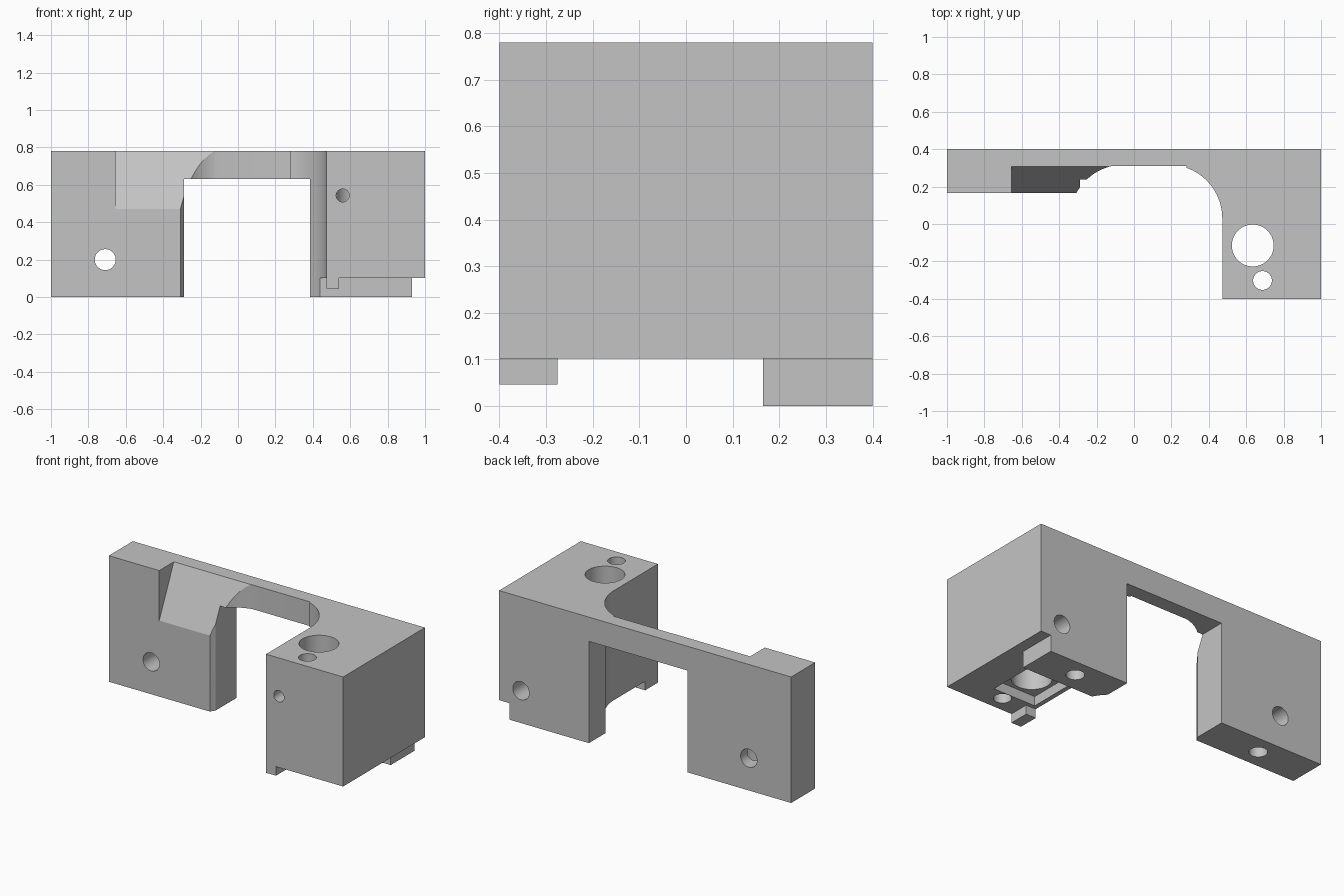
import bpy, bmesh
from math import cos, sin, radians, tau

cube = bpy.data.objects.get("Cube")
if cube:
    bpy.data.objects.remove(cube, do_unlink=True)

grey = bpy.data.materials.new("plain grey")
grey.use_nodes = True
colour = (0.55, 0.55, 0.55, 1)
grey.diffuse_color = colour
grey.node_tree.nodes["Principled BSDF"].inputs["Base Color"].default_value = colour


def prism(name, points, lo, hi, axis="z"):
    """Extrude a flat outline between lo and hi along one axis."""
    place = {"x": lambda a, b, t: (t, a, b),
             "y": lambda a, b, t: (a, t, b),
             "z": lambda a, b, t: (a, b, t)}[axis]
    bm = bmesh.new()
    low = [bm.verts.new(place(a, b, lo)) for a, b in points]
    high = [bm.verts.new(place(a, b, hi)) for a, b in points]
    bm.faces.new(low)
    bm.faces.new(high)
    for i in range(len(points)):
        j = (i + 1) % len(points)
        bm.faces.new((low[i], low[j], high[j], high[i]))
    bmesh.ops.recalc_face_normals(bm, faces=bm.faces)
    mesh = bpy.data.meshes.new(name)
    bm.to_mesh(mesh)
    bm.free()
    mesh.materials.append(grey)
    obj = bpy.data.objects.new(name, mesh)
    bpy.context.collection.objects.link(obj)
    return obj


def arc(cx, cy, r, start, end, steps):
    angles = [radians(start + (end - start) * i / steps) for i in range(steps + 1)]
    return [(cx + r * cos(a), cy + r * sin(a)) for a in angles]


def rect(x0, x1, y0, y1):
    return [(x0, y0), (x1, y0), (x1, y1), (x0, y1)]


def circle(cx, cy, r):
    return [(cx + r * cos(tau * i / 48), cy + r * sin(tau * i / 48)) for i in range(48)]


# Plan outline: thin leg, bridge with rounded inner corners, deep block
H, R = 0.78, 0.287
outline = [(-1, 0.4), (-1, 0.165)]
outline += arc(-0.055, 0.03, R, 151.9, 102.7, 12)
outline += [(0.28, 0.31)]
outline += arc(0.185, 0.03, R, 70.7, 0, 18)
outline += [(0.472, -0.4), (1, -0.4), (1, 0.4)]
bracket = prism("bracket", outline, 0, H)

cutters = [
    # Opening beneath the bridge
    prism("opening", rect(-0.29, 0.385, -0.1, 0.63), -0.5, 0.5, "y"),
    # Sloped pocket on the thin leg
    prism("slope", [(0.05, 0.221), (0.364, 0.901), (0.05, 0.901)], -0.655, -0.05, "x"),
    # Raised underside of the block, leaving the foot and the small tab
    prism("underside", [(0.93, 0.5), (0.93, 0.165), (0.4, 0.165), (0.4, -0.275),
                        (0.54, -0.275), (0.54, -0.5), (1.1, -0.5), (1.1, 0.5)], -0.1, 0.102),
    prism("tab_trim", rect(0.4, 0.6, -0.5, -0.26), -0.1, 0.046),
    # Square recess and vertical bores in the block
    prism("recess", rect(0.5, 0.79, -0.25, 0.04), 0.05, 0.16),
    prism("large_bore", circle(0.635, -0.115, 0.112), -0.1, 1),
    prism("small_bore", circle(0.687, -0.302, 0.05), -0.1, 1),
    # Horizontal holes
    prism("front_hole", circle(0.56, 0.543, 0.035), -0.5, -0.15, "y"),
    prism("leg_hole", circle(-0.71, 0.2, 0.056), 0, 0.5, "y"),
    prism("back_hole", circle(0.85, 0.2, 0.056), 0.17, 0.5, "y"),
    # Blind holes in the soles
    prism("leg_sole_hole", circle(-0.65, 0.283, 0.052), -0.1, 0.3),
    prism("foot_sole_hole", circle(0.66, 0.286, 0.052), -0.1, 0.3),
]

bpy.context.view_layer.objects.active = bracket
for cutter in cutters:
    mod = bracket.modifiers.new(cutter.name, "BOOLEAN")
    mod.operation = "DIFFERENCE"
    mod.solver = "EXACT"
    mod.object = cutter
    bpy.ops.object.modifier_apply(modifier=mod.name)
    bpy.data.objects.remove(cutter, do_unlink=True)

bpy.ops.object.select_all(action="DESELECT")
bracket.select_set(True)
bpy.ops.object.shade_smooth_by_angle(angle=radians(20))
